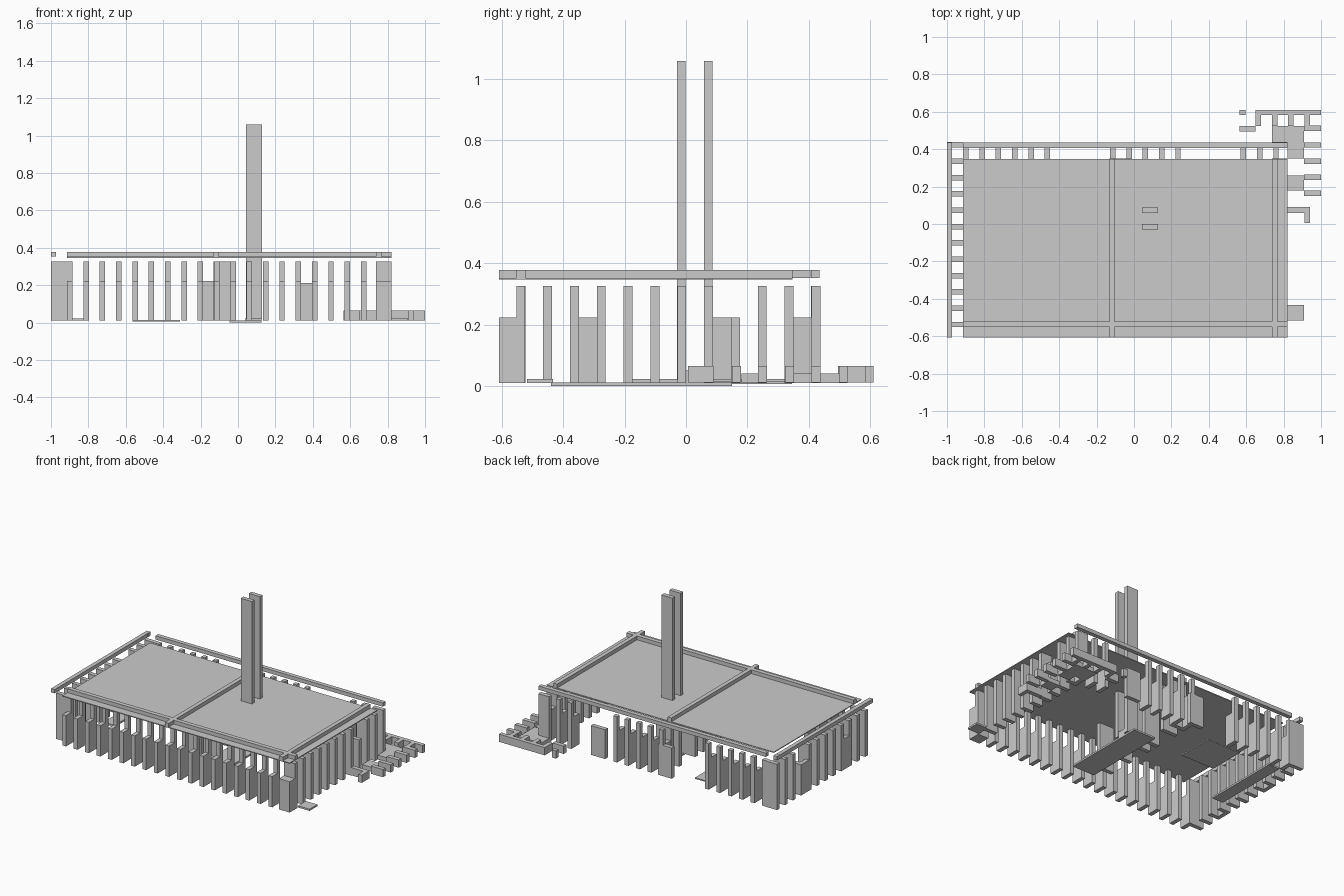
import bpy, bmesh
from mathutils import Matrix, Vector

U = 0.0873   # column pitch
T = 0.029    # block thickness


def boxes(name, items):
    """One object made of boxes given as (x0, x1, y0, y1, z0, z1)."""
    bm = bmesh.new()
    for x0, x1, y0, y1, z0, z1 in items:
        m = Matrix.Translation(Vector((x0 + x1, y0 + y1, z0 + z1)) / 2)
        m = m @ Matrix.Diagonal((x1 - x0, y1 - y0, z1 - z0, 1))
        bmesh.ops.create_cube(bm, size=1, matrix=m)
    me = bpy.data.meshes.new(name)
    bm.to_mesh(me)
    bm.free()
    ob = bpy.data.objects.new(name, me)
    bpy.context.collection.objects.link(ob)
    return ob


# Roof slab and raised beams
boxes("roof_slab", [(-0.913, 0.82, -0.608, 0.347, 0.346, 0.352)])
B0, B1 = 0.352, 0.378
boxes("front_beam", [(-0.913, 0.82, -0.552, -0.522, B0, B1)])
boxes("cross_beams", [(x, x + T, -0.608, 0.347, B0, B1) for x in (-0.132, 0.739)])
boxes("left_beam", [(-1.0, -0.972, -0.608, 0.405, B0, B1)])
boxes("back_beam", [(-0.913, 0.82, 0.406, 0.435, B0, B1)])
boxes("corner_beam_block", [(-1.0, -0.972, 0.406, 0.435, B0, B1)])

# Chimney: two upright slabs
boxes("chimney", [(0.042, 0.127, y, y + T, 0.02, 1.058) for y in (-0.03, 0.058)])

# Columns of the long walls, each with a low buttress
xs = [-0.914 + U * i for i in range(20)]
front, back = [], []
for i, x in enumerate(xs):
    front.append((x, x + T, -0.552, -0.522, 0.01, 0.326))
    front.append((x, x + T, -0.608, -0.552, 0.01, 0.222))
    if i in (6, 7, 8, 14, 15, 16):      # back openings
        continue
    back.append((x, x + T, 0.406, 0.435, 0.01, 0.326))
    back.append((x, x + T, 0.348, 0.406, 0.01, 0.222))
boxes("front_columns", front)
boxes("back_columns", back)

# Columns of the short walls
ys = [-0.552 + U * i for i in range(12)]
boxes("left_columns", [(-1.0, -0.914, y, y + T, 0.01, 0.222 if i == 8 else 0.326)
                       for i, y in enumerate(ys)])
boxes("right_columns", [(0.738, 0.82, y, y + T, 0.01, 0.222 if i == 8 else 0.326)
                        for i, y in enumerate(ys)])

# Centre partition columns
boxes("partition_columns", [(-0.132, -0.016, ys[i], ys[i] + T, 0.01, 0.326)
                            for i in (2, 4, 6, 7, 9, 10)])

# Low wall panels in the outer walls
boxes("low_panels", [
    (-0.195, -0.09, 0.406, 0.435, 0.01, 0.222),
    (0.312, 0.42, 0.406, 0.435, 0.01, 0.212),
    (-1.0, -0.972, -0.378, -0.262, 0.01, 0.222),
    (-1.0, -0.972, 0.088, 0.173, 0.01, 0.222),
    (0.738, 0.82, -0.608, -0.552, 0.01, 0.21),
])
boxes("panel_caps", [(0.738, 0.82, -0.608, -0.524, 0.21, 0.222)])

# Floor slabs and steps
boxes("floor_slabs", [
    (-0.045, 0.125, -0.44, 0.15, 0.0, 0.012),
    (-0.565, -0.31, 0.09, 0.345, 0.006, 0.014),
    (-0.885, -0.80, -0.2, 0.345, 0.01, 0.022),
])
boxes("hearth_steps", [(0.125 - 0.028 * (3 - i), 0.125, -0.001, 0.058,
                        0.012 + 0.013 * i, 0.025 + 0.013 * i) for i in range(3)])
boxes("side_doorstep", [(0.82, 0.908, -0.517, -0.432, 0.01, 0.022)])

# Entrance paving
boxes("entry_paving", [
    (0.82, 0.908, 0.18, 0.26, 0.01, 0.04),
    (0.82, 0.908, 0.35, 0.437, 0.01, 0.04),
    (0.738, 0.908, 0.437, 0.525, 0.01, 0.04),
])

# Low stepped garden wall at the back right corner
G0, G1 = 0.012, 0.065
wall = [
    (0.82, 0.94, 0.06, 0.09), (0.912, 0.94, 0.006, 0.06),
    (0.65, 1.0, 0.582, 0.61), (0.565, 0.65, 0.495, 0.525),
    (0.565, 0.595, 0.582, 0.61),
]
wall += [(0.908, 1.0, y, y + T) for y in (0.15, 0.235, 0.322, 0.408, 0.497)]
wall += [(x, x + T, 0.525, 0.582) for x in (0.65, 0.737, 0.824, 0.912)]
boxes("garden_wall", [w + (G0, G1) for w in wall])
